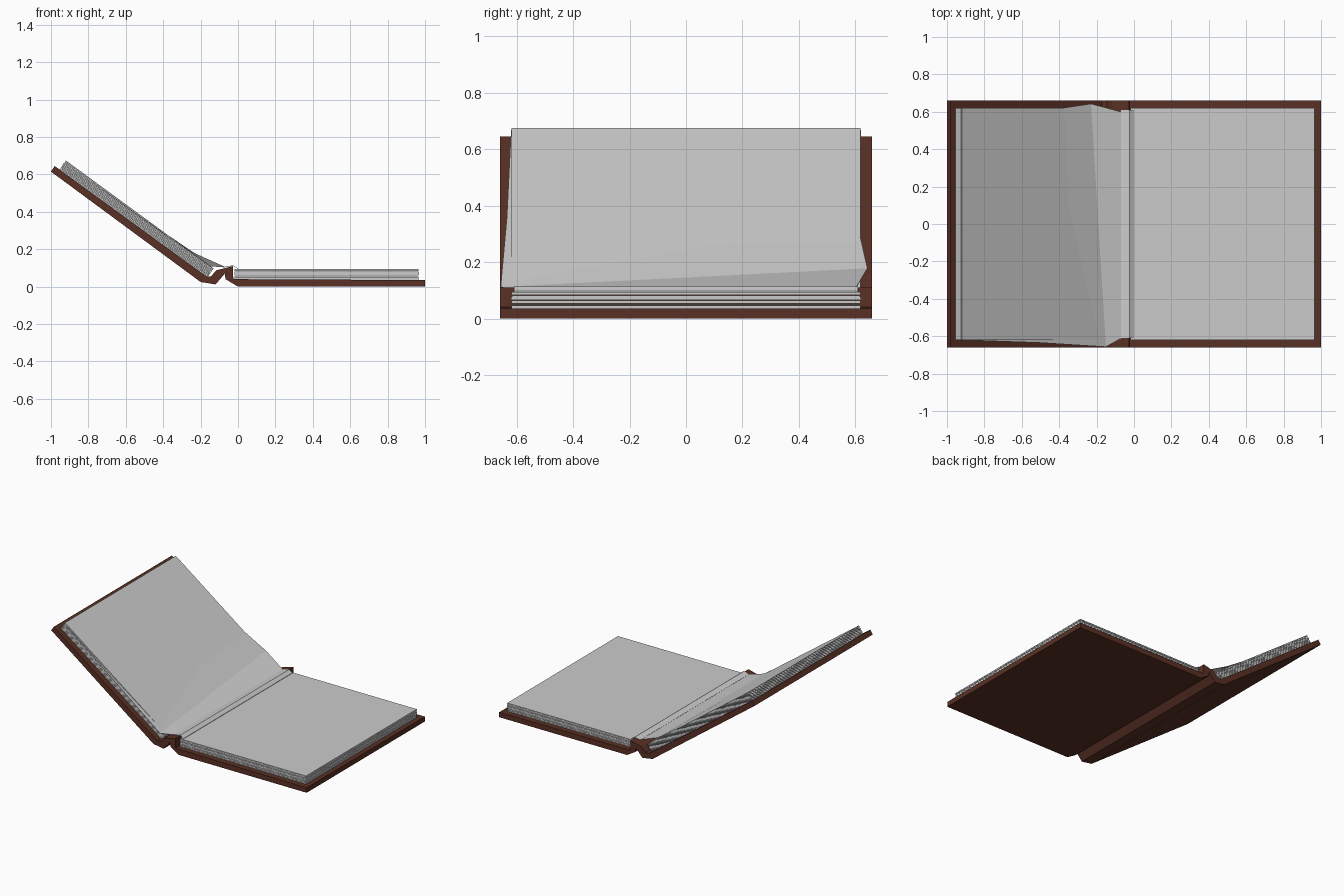
import bpy, math, random

if "Cube" in bpy.data.objects:
    bpy.data.objects.remove(bpy.data.objects["Cube"])
random.seed(3)

brown = bpy.data.materials.new("brown_leather")
brown.diffuse_color = (0.1, 0.03, 0.018, 1)
brown.use_nodes = True
brown.node_tree.nodes["Principled BSDF"].inputs["Base Color"].default_value = brown.diffuse_color


def make(name, verts, faces, mat=None):
    me = bpy.data.meshes.new(name)
    me.from_pydata(verts, [], faces)
    ob = bpy.data.objects.new(name, me)
    bpy.context.collection.objects.link(ob)
    if mat:
        me.materials.append(mat)
    return ob


def slab(name, lower, upper, y0, y1, mat=None):
    """Strip bounded by two matching (x, z) polylines, extruded along y."""
    n = len(lower)
    loop = lower + upper[::-1]
    m = len(loop)
    verts = [(x, y, z) for y in (y0, y1) for x, z in loop]
    faces = [(i, i + m, (i + 1) % m + m, (i + 1) % m) for i in range(m)]
    for i in range(n - 1):
        a, b, c, d = i, i + 1, m - 2 - i, m - 1 - i
        faces += [(a, b, c, d), (d + m, c + m, b + m, a + m)]
    return make(name, verts, faces, mat)


# Cover: raised left board, folded spine, flat right board
slab("cover",
     [(-1.0, .615), (-.2, .025), (-.12, .012), (-.07, .07), (-.067, .04), (0, 0), (1, 0)],
     [(-.98, .645), (-.17, .055), (-.145, .055), (-.115, .088), (-.027, .11), (-.025, .04), (1, .035)],
     -.66, .66, brown)

# Page stacks: thin leaves with very slightly uneven edges
LEAVES, THICK = 10, .06
d, nrm = (.807, -.59), (.59, .807)
for i in range(LEAVES):
    t0, t1 = THICK * i / LEAVES, THICK * (i + .85) / LEAVES
    e = random.uniform(0, .003)
    slab(f"right_leaf_{i}", [(-.02, .035 + t0), (.967 - e, .035 + t0)],
         [(-.02, .035 + t1), (.967 - e, .035 + t1)], -.62 + e, .62 - e)

    def on(s, t):
        return (-.98 + d[0] * s + nrm[0] * t, .645 + d[1] * s + nrm[1] * t)
    slab(f"left_leaf_{i}", [on(.03 + e, t0), on(1.01, t0)],
         [on(.03 + e, t1), on(1.01, t1)], -.62 + e, .62 - e)

# Loose top leaf on the left: (front x, y, z) and (back x, y, z) stations
front = [(-.925, -.62, .668), (-.5, -.635, .357), (-.15, -.657, .112), (-.07, -.612, .106)]
back = [(-.925, .62, .668), (-.5, .602, .36), (-.23, .643, .178), (-.07, .6, .106)]
leaf = make("loose_leaf", front + back, [(i, i + 1, i + 5, i + 4) for i in range(3)])
solid = leaf.modifiers.new("thickness", "SOLIDIFY")
solid.thickness = .003

# Gutter leaf draped over the spine onto the right stack
slab("gutter_leaf", [(-.07, .104), (-.025, .111), (0, .094)],
     [(-.07, .107), (-.025, .114), (0, .097)], -.61, .61)
